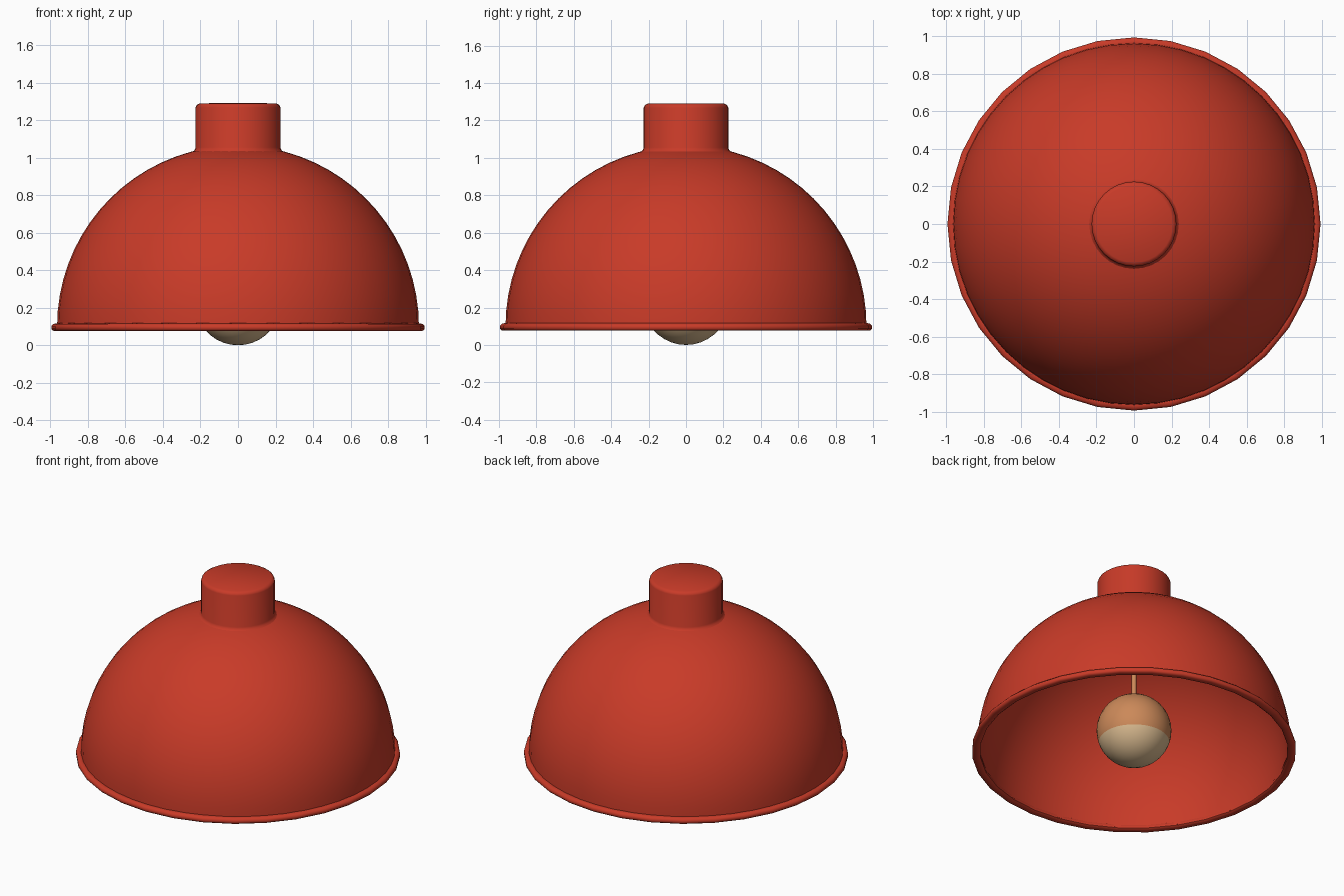
import bpy, bmesh, math

if "Cube" in bpy.data.objects:
    bpy.data.objects.remove(bpy.data.objects["Cube"])


def material(name, rgb):
    m = bpy.data.materials.new(name)
    m.diffuse_color = (*rgb, 1)
    m.use_nodes = True
    m.node_tree.nodes["Principled BSDF"].inputs["Base Color"].default_value = m.diffuse_color
    return m


red = material("red enamel", (0.58, 0.043, 0.021))
amber = material("amber glass", (0.60, 0.25, 0.10))
cream = material("cream glass", (0.68, 0.48, 0.27))


def lathe(name, profile, mats, sides=32, angle=40):
    """Spin an (r, z) profile round the z axis; points at r = 0 become poles."""
    bm = bmesh.new()
    rings = []
    for r, z in profile:
        n = 1 if r < 1e-6 else sides
        rings.append([bm.verts.new((r * math.cos(2 * math.pi * i / sides),
                                    r * math.sin(2 * math.pi * i / sides), z))
                      for i in range(n)])
    for a, b in zip(rings, rings[1:]):
        for i in range(sides):
            j = (i + 1) % sides
            quad = [a[i % len(a)], a[j % len(a)], b[j % len(b)], b[i % len(b)]]
            bm.faces.new(list(dict.fromkeys(quad)))
    bmesh.ops.recalc_face_normals(bm, faces=bm.faces)
    mesh = bpy.data.meshes.new(name)
    bm.to_mesh(mesh)
    bm.free()
    ob = bpy.data.objects.new(name, mesh)
    bpy.context.collection.objects.link(ob)
    for m in mats:
        mesh.materials.append(m)
    bpy.ops.object.select_all(action='DESELECT')
    ob.select_set(True)
    bpy.context.view_layer.objects.active = ob
    bpy.ops.object.shade_smooth_by_angle(angle=math.radians(angle))
    return ob


def arc(radius, cz, start, end, steps):
    """Circular arc in the (r, z) plane, angles in degrees above horizontal."""
    pts = []
    for i in range(steps + 1):
        t = math.radians(start + (end - start) * i / steps)
        pts.append((max(radius * math.cos(t), 0), cz + radius * math.sin(t)))
    return pts


# Hemispherical shade: outer skin up, inner skin back inside, closed at the bottom edge
outer = arc(0.965, 0.10, 90, 0, 18)
inner = arc(0.945, 0.10, 0, 90, 18)
lathe("shade", outer + [(0.965, 0.09), (0.945, 0.09)] + inner, [red], 48)

# Rolled lip round the opening
lip = [(0.945, 0.085), (0.955, 0.077), (0.985, 0.077), (0.995, 0.086),
       (0.995, 0.102), (0.985, 0.113), (0.962, 0.118), (0.945, 0.105), (0.945, 0.085)]
lathe("rim_lip", lip, [red], 32, 60)

# Cap on top, with a small flare at its foot and a rounded top edge
cap = [(0.245, 1.030), (0.232, 1.040), (0.226, 1.055), (0.226, 1.268),
       (0.221, 1.281), (0.205, 1.290), (0, 1.292)]
lathe("top_cap", cap, [red], 32, 50)

# Cord from the shade crown to the bulb
lathe("cord", [(0, 0.44), (0.015, 0.44), (0.015, 1.05), (0, 1.05)], [amber], 12)

# Bulb, with a pale lower bowl
bulb = lathe("bulb", arc(0.23, 0.23, -90, 90, 18), [amber, cream], 32)
for face in bulb.data.polygons:
    if face.center.z < 0.15:
        face.material_index = 1
